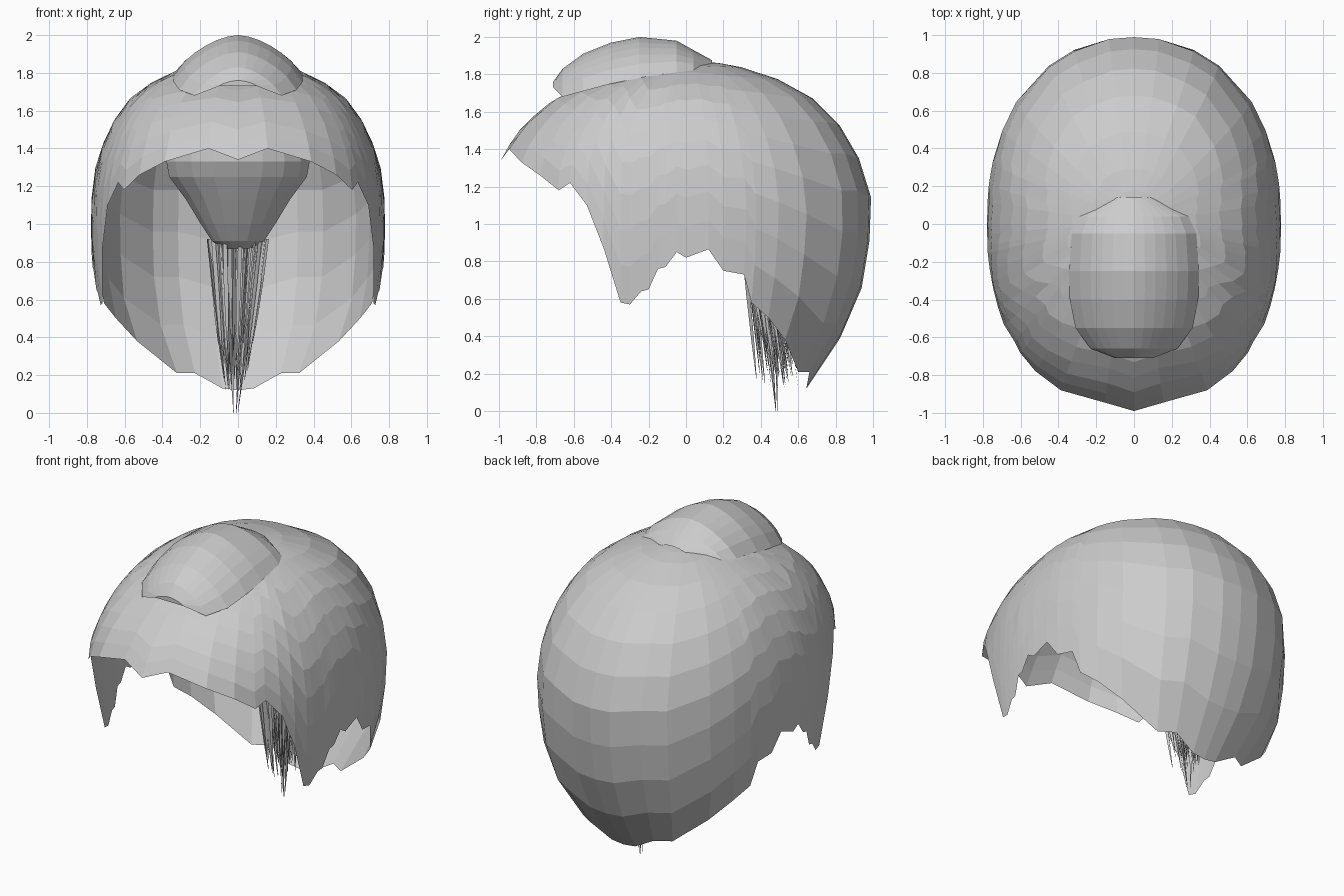
import bpy, math, random
from mathutils import Vector

random.seed(4)
cube = bpy.data.objects.get("Cube")
if cube:
    bpy.data.objects.remove(cube)

grey = bpy.data.materials.new("hair grey")
grey.use_nodes = True
colour = (0.6, 0.6, 0.6, 1)
grey.diffuse_color = colour
grey.node_tree.nodes["Principled BSDF"].inputs["Base Color"].default_value = colour


def add_object(name, verts, faces, mirror=False):
    mesh = bpy.data.meshes.new(name)
    mesh.from_pydata(verts, [], faces)
    mesh.materials.append(grey)
    obj = bpy.data.objects.new(name, mesh)
    bpy.context.collection.objects.link(obj)
    if mirror:
        obj.modifiers.new("mirror", "MIRROR")
    return obj


def grid_faces(rows, cols, closed=False):
    span = cols if closed else cols - 1
    return [(r * cols + c, r * cols + (c + 1) % cols,
             (r + 1) * cols + (c + 1) % cols, (r + 1) * cols + c)
            for r in range(rows - 1) for c in range(span)]


# Cap outline by height: z, half width, front reach, back reach
outline = [(.1, .47, .95, .63), (.2, .55, .98, .7), (.4, .68, 1, .83),
           (.57, .75, 1.02, .92), (.8, .775, 1.02, .97), (1.1, .78, 1.02, 1),
           (1.3, .755, 1.01, .95), (1.4, .725, .96, .9), (1.53, .67, .87, .82),
           (1.68, .56, .69, .67), (1.78, .41, .45, .48), (1.84, .25, .17, .29),
           (1.86, .12, .03, .18)]
ROUND = 2.2


def reach(z):
    for a, b in zip(outline, outline[1:]):
        if z <= b[0]:
            t = (z - a[0]) / (b[0] - a[0])
            return [p + t * (q - p) for p, q in zip(a[1:], b[1:])]
    return outline[-1][1:]


def cap_point(q, z):
    wide, front, back = reach(z)
    x = wide * max(0, 1 - abs(q) ** ROUND) ** (1 / ROUND)
    return (x, q * (back if q > 0 else front), z)


# Ragged hem from forehead to nape: y, z
hem = [(-1.1, 1.34), (-.945, 1.4), (-.88, 1.33), (-.78, 1.26), (-.68, 1.18),
       (-.62, 1.22), (-.53, 1.1), (-.44, .87), (-.35, .58), (-.3, .57),
       (-.24, .64), (-.2, .65), (-.15, .76), (-.11, .77), (-.05, .85), (0, .82),
       (.12, .865), (.2, .75), (.31, .73), (.35, .58), (.44, .5), (.53, .38),
       (.6, .21), (.66, .21), (.645, .13), (.8, .12)]
ROWS = 11
verts = []
for r in range(ROWS):
    rise = math.sin(math.pi / 2 * r / (ROWS - 1))
    for y, low in hem:
        wide, front, back = reach(low)
        q = max(-1, min(1, y / (back if y > 0 else front)))
        verts.append(cap_point(q, low + (1.86 - low) * rise))
faces = grid_faces(ROWS, len(hem))
verts.append((0, .07, 1.87))
last = (ROWS - 1) * len(hem)
faces += [(last + c, last + c + 1, len(verts) - 1) for c in range(len(hem) - 1)]
add_object("hair_cap", verts, faces, True)

# Raised tuft on the crown: y, half width, edge z, crown z
tuft = [(-.71, .1, 1.73, 1.76), (-.66, .23, 1.68, 1.83), (-.55, .31, 1.71, 1.91),
        (-.4, .34, 1.75, 1.97), (-.25, .345, 1.78, 2), (-.05, .33, 1.81, 1.98),
        (.04, .29, 1.82, 1.93), (.14, .1, 1.855, 1.875)]
COLS = 13
verts = []
for y, wide, edge, crown in tuft:
    for c in range(COLS):
        u = 2 * c / (COLS - 1) - 1
        lift = (1 - abs(u) ** 1.7) ** .8
        verts.append((u * wide, y, edge + (crown - edge) * lift))
faces = grid_faces(len(tuft), COLS) + [tuple(reversed(range(COLS)))]
add_object("crown_tuft", verts, faces)

# Funnel of gathered hair inside the cap: z, half width, centre y, half depth
funnel = [(.87, .07, .36, .05), (.91, .14, .36, .1), (1, .2, .34, .15),
          (1.13, .28, .3, .2), (1.25, .37, .27, .25), (1.33, .385, .25, .27),
          (1.42, .37, .25, .27)]
SIDES = 18
verts = [(w * math.sin(a), y - d * math.cos(a), z) for z, w, y, d in funnel
         for a in [math.tau * s / SIDES for s in range(SIDES)]]
faces = grid_faces(len(funnel), SIDES, True) + [tuple(reversed(range(SIDES)))]
add_object("gathered_hair", verts, faces)

# Hanging tail of thin tapered strands
verts, faces = [], []
for i in range(110):
    turn, spread = random.uniform(0, math.tau), math.sqrt(random.random())
    sx, sy = spread * math.sin(turn), spread * math.cos(turn)
    start = Vector((.16 * sx, .39 + .11 * sy, .92))
    tip_z = 0 if i < 6 else random.uniform(.12, .4)
    pull = 1 - tip_z
    tip = Vector((-.015 + .13 * sx * (1 - pull ** 2) + .02 * sx,
                  .48 + (.13 * sy if tip_z else .01 * sy), tip_z))
    facing = random.uniform(0, math.pi)
    side = Vector((math.cos(facing), math.sin(facing), 0))
    base = len(verts)
    for t, half in ((0, .011), (.4, .012), (.75, .008), (1, .001)):
        p = start.lerp(tip, t)
        verts += [p - side * half, p + side * half]
    faces += [(base + k, base + k + 1, base + k + 3, base + k + 2) for k in (0, 2, 4)]
add_object("tail_strands", verts, faces)
